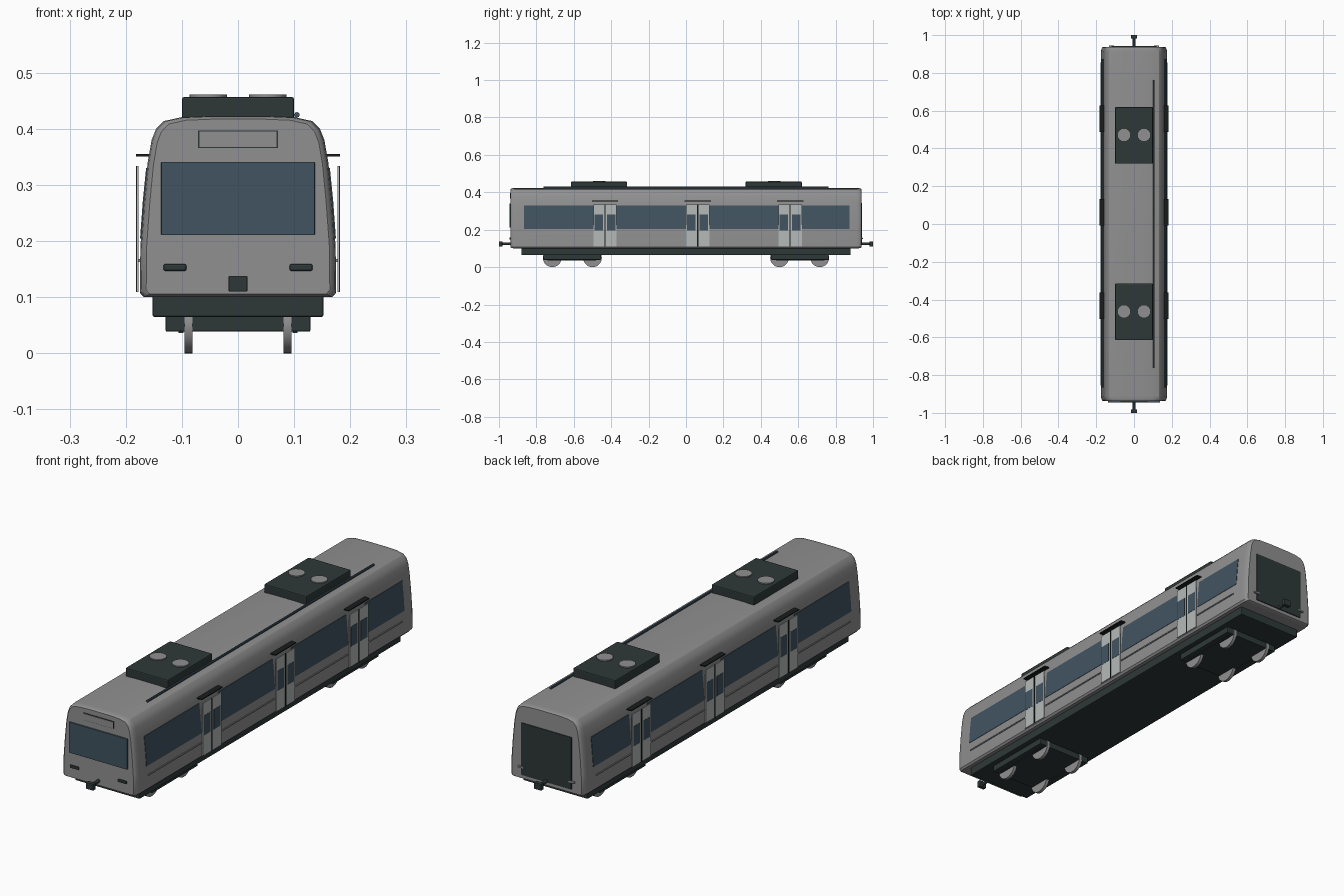
import bpy, bmesh, math

cube = bpy.data.objects.get("Cube")
if cube:
    bpy.data.objects.remove(cube, do_unlink=True)


def material(name, r, g, b):
    m = bpy.data.materials.new(name)
    m.use_nodes = True
    m.diffuse_color = (r, g, b, 1)
    m.node_tree.nodes["Principled BSDF"].inputs["Base Color"].default_value = (r, g, b, 1)
    return m


GREY = material("body_grey", 0.28, 0.28, 0.28)
PALE = material("door_pale_grey", 0.46, 0.49, 0.48)
GLASS = material("tinted_glass", 0.053, 0.088, 0.118)
DARK = material("dark_equipment", 0.027, 0.039, 0.039)
BLACK = material("seam_black", 0.01, 0.012, 0.012)


def finish(name, bm, mat, bevel=0.0, smooth=False):
    bmesh.ops.recalc_face_normals(bm, faces=bm.faces)
    mesh = bpy.data.meshes.new(name)
    bm.to_mesh(mesh)
    bm.free()
    mesh.materials.append(mat)
    ob = bpy.data.objects.new(name, mesh)
    bpy.context.collection.objects.link(ob)
    if bevel:
        mod = ob.modifiers.new("edge_bevel", "BEVEL")
        mod.width = bevel
        mod.segments = 2
    if smooth:
        bpy.ops.object.select_all(action="DESELECT")
        ob.select_set(True)
        bpy.context.view_layer.objects.active = ob
        bpy.ops.object.shade_smooth_by_angle(angle=math.radians(32))
    return ob


def box(name, x, y, z, mat, bevel=0.0):
    """Box from (low, high) ranges on each axis."""
    bm = bmesh.new()
    bmesh.ops.create_cube(bm, size=1)
    for v in bm.verts:
        for i, (lo, hi) in enumerate((x, y, z)):
            v.co[i] = (lo + hi) / 2 + v.co[i] * (hi - lo)
    return finish(name, bm, mat, bevel)


def cylinder(name, centre, radius, length, axis, mat, sides=24):
    bm = bmesh.new()
    bmesh.ops.create_cone(bm, cap_ends=True, segments=sides, radius1=radius,
                          radius2=radius, depth=length)
    ob = finish(name, bm, mat, smooth=True)
    ob.rotation_euler = {"x": (0, math.pi / 2, 0), "y": (math.pi / 2, 0, 0),
                         "z": (0, 0, 0)}[axis]
    ob.location = centre
    return ob


def loft(name, profile, rings, mat, smooth=False):
    """Skin a closed x-z profile along y; rings are (y, x scale, z scale)."""
    bm = bmesh.new()
    mid = 0.26
    loops = [[bm.verts.new((px * sx, y, mid + (pz - mid) * sz)) for px, pz in profile]
             for y, sx, sz in rings]
    n = len(profile)
    for a, b in zip(loops, loops[1:]):
        for i in range(n):
            j = (i + 1) % n
            bm.faces.new((a[i], a[j], b[j], b[i]))
    bm.faces.new(loops[0])
    bm.faces.new(loops[-1])
    return finish(name, bm, mat, smooth=smooth)


# Carriage body with curved sides and rounded ends
half = [(0.168, 0.10), (0.175, 0.108), (0.174, 0.19), (0.168, 0.27), (0.161, 0.34),
        (0.154, 0.38), (0.146, 0.40), (0.132, 0.414), (0.10, 0.421), (0.05, 0.423)]
outline = half + [(-px, pz) for px, pz in reversed(half)]
END = 0.938
taper = [(END, 0.935, 0.965), (END - 0.004, 0.965, 0.982),
         (END - 0.012, 0.988, 0.994), (END - 0.028, 1, 1)]
rings = [(-y, sx, sz) for y, sx, sz in taper] + taper[::-1]
loft("carriage_body", outline, rings, GREY, smooth=True)

# Underframe
box("underframe", (-0.152, 0.152), (-0.88, 0.88), (0.065, 0.105), DARK, 0.003)

# Side glazing, trim and doors
doors = (-0.433, 0.0625, 0.557)
HALF_DOOR = 0.062
limits = [-0.865] + [d + e * HALF_DOOR for d in doors for e in (-1, 1)] + [0.873]
for side, s in (("left", 1), ("right", -1)):
    pane = [(0.1745, 0.205), (0.1698, 0.27), (0.1638, 0.33),
            (0.158, 0.33), (0.164, 0.27), (0.169, 0.205)]
    pane = [(s * px, pz) for px, pz in pane]
    for k in range(0, len(limits), 2):
        loft(f"{side}_window_{k // 2 + 1}", pane,
             [(limits[k], 1, 1), (limits[k + 1], 1, 1)], GLASS)

    def plate(name, depth, y, z, mat):
        box(f"{side}_{name}", sorted((s * depth[0], s * depth[1])), y, z, mat)

    plate("trim_rail", (0.172, 0.178), (-0.855, 0.855), (0.163, 0.168), GREY)
    for n, d in enumerate(doors, 1):
        for leaf, t in (("rear", 1), ("front", -1)):
            plate(f"door_{n}_{leaf}_leaf", (0.177, 0.181),
                  sorted((d + t * 0.001, d + t * HALF_DOOR)), (0.109, 0.334), PALE)
            plate(f"door_{n}_{leaf}_window", (0.179, 0.1818),
                  sorted((d + t * 0.011, d + t * 0.056)), (0.195, 0.28), GLASS)
        plate(f"door_{n}_seam", (0.178, 0.1819), (d - 0.003, d + 0.003),
              (0.109, 0.334), BLACK)
        plate(f"door_{n}_gutter", (0.155, 0.182), (d - 0.07, d + 0.07),
              (0.351, 0.355), BLACK)

# Cab front
box("windscreen", (-0.137, 0.137), (-0.944, -0.935), (0.211, 0.341), GLASS, 0.001)
box("destination_panel_border", (-0.071, 0.071), (-0.940, -0.935), (0.366, 0.397), DARK)
box("destination_panel", (-0.069, 0.069), (-0.942, -0.935), (0.368, 0.395), GREY)
for side, s in (("left", 1), ("right", -1)):
    box(f"{side}_headlight", sorted((s * 0.092, s * 0.133)), (-0.944, -0.935),
        (0.147, 0.159), DARK, 0.003)
    box(f"{side}_tail_light", sorted((s * 0.105, s * 0.133)), (0.935, 0.945),
        (0.149, 0.157), GREY, 0.002)

# Rear gangway door
box("gangway_panel", (-0.118, 0.118), (0.93, 0.942), (0.12, 0.342), DARK, 0.001)

# Couplers, bogies and roof equipment at both ends
for end, e in (("front", -1), ("rear", 1)):
    cylinder(f"{end}_coupler_shaft", (0, e * 0.955, 0.125), 0.007, 0.07, "y", DARK, 12)
    box(f"{end}_coupler_head", (-0.017, 0.017), sorted((e * 0.982, e)),
        (0.110, 0.138), DARK, 0.002)

    # Bogie with side beams and four wheels
    box(f"{end}_bogie", (-0.129, 0.129), sorted((e * 0.455, e * 0.762)),
        (0.039, 0.068), DARK, 0.002)
    for side, s in (("left", 1), ("right", -1)):
        box(f"{end}_{side}_side_beam", sorted((s * 0.097, s * 0.106)),
            sorted((e * 0.48, e * 0.74)), (0.036, 0.045), DARK)
        for n, y in enumerate((0.5, 0.715), 1):
            cylinder(f"{end}_{side}_wheel_{n}", (s * 0.088, e * y, 0.05),
                     0.05, 0.014, "x", GREY, 32)

    # Roof cooling unit with two fans
    y = e * 0.467 + 0.002
    box(f"{end}_roof_unit", (-0.1, 0.1), (y - 0.15, y + 0.15),
        (0.418, 0.457), DARK, 0.004)
    for side, s in (("left", 1), ("right", -1)):
        cylinder(f"{end}_{side}_fan", (s * 0.053, y + 0.002, 0.4575),
                 0.033, 0.008, "z", GREY, 16)

# Roof conduit
cylinder("roof_conduit", (0.105, 0, 0.425), 0.005, 1.525, "y", GLASS, 10)
